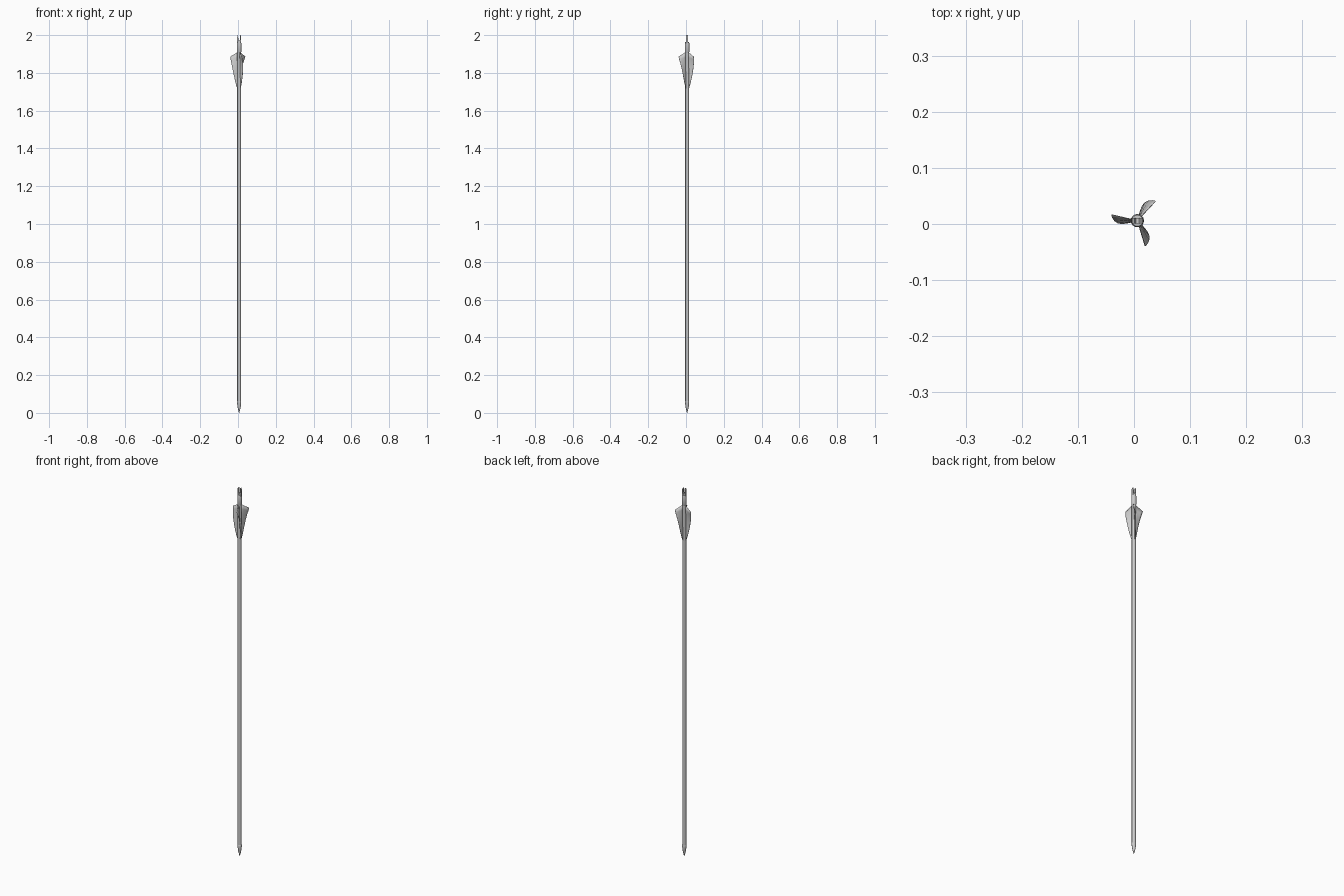
import bpy, math

if "Cube" in bpy.data.objects:
    bpy.data.objects.remove(bpy.data.objects["Cube"])

CX, CY = 0.006, 0.006  # axis of the shaft


def make(name, verts, faces, smooth=True):
    me = bpy.data.meshes.new(name)
    me.from_pydata(verts, [], faces)
    me.update()
    ob = bpy.data.objects.new(name, me)
    bpy.context.collection.objects.link(ob)
    if smooth:
        bpy.ops.object.select_all(action='DESELECT')
        ob.select_set(True)
        bpy.context.view_layer.objects.active = ob
        bpy.ops.object.shade_smooth_by_angle(angle=math.radians(35))
    return ob


def lathe(name, profile, n=16):
    """Closed turned solid from (radius, z) rings, bottom to top."""
    verts, faces = [], []
    for r, z in profile:
        for i in range(n):
            a = 2 * math.pi * i / n
            verts.append((CX + r * math.cos(a), CY + r * math.sin(a), z))
    for k in range(len(profile) - 1):
        for i in range(n):
            j = (i + 1) % n
            faces.append((k * n + i, k * n + j, (k + 1) * n + j, (k + 1) * n + i))
    faces.append(tuple(reversed(range(n))))
    faces.append(tuple(range((len(profile) - 1) * n, len(profile) * n)))
    return make(name, verts, faces)


# Shaft, metal point and nock sleeve
lathe("shaft", [(0.010, 0.055), (0.010, 1.92)])
lathe("point", [(0.0005, 0.0), (0.004, 0.012), (0.0075, 0.027),
                (0.0095, 0.04), (0.0105, 0.052), (0.0105, 0.062), (0.010, 0.063)])
lathe("nock_body", [(0.010, 1.908), (0.0118, 1.912), (0.0118, 1.955), (0.010, 1.964)])

# Flat two-pronged string fork, slot running front to back
outline = [(-0.0105, 1.955), (0.0105, 1.955), (0.0105, 1.985), (0.008, 2.0),
           (0.005, 2.0), (0.0045, 1.978), (0.0025, 1.971), (-0.0025, 1.971),
           (-0.0045, 1.978), (-0.005, 2.0), (-0.008, 2.0), (-0.0105, 1.985)]
n = len(outline)
verts = [(CX + x, CY + y, z) for y in (-0.005, 0.005) for x, z in outline]
faces = [tuple(range(n)), tuple(reversed(range(n, 2 * n)))]
faces += [((i + 1) % n, i, n + i, n + (i + 1) % n) for i in range(n)]
make("nock_fork", verts, faces, smooth=False)

# Three twisted vanes: (outer radius, outer z, root z, angle)
stations = [(0.0105, 1.718, 1.718, 74), (0.019, 1.745, 1.743, 73),
            (0.028, 1.785, 1.782, 71), (0.035, 1.82, 1.82, 67),
            (0.041, 1.85, 1.855, 60), (0.0455, 1.872, 1.882, 52),
            (0.0475, 1.886, 1.91, 47)]
ACROSS = 4
for k in range(3):
    verts, faces = [], []
    for r, zo, zi, ang in stations:
        a = math.radians(ang + 120 * k)
        for j in range(ACROSS + 1):
            t = j / ACROSS
            rr = 0.008 + (r - 0.008) * t
            verts.append((CX + rr * math.cos(a), CY + rr * math.sin(a), zi + (zo - zi) * t))
    w = ACROSS + 1
    for s in range(len(stations) - 1):
        for j in range(ACROSS):
            b = s * w + j
            faces.append((b, b + 1, b + w + 1, b + w))
    vane = make(f"vane_{k + 1}", verts, faces)
    sol = vane.modifiers.new("thickness", 'SOLIDIFY')
    sol.thickness = 0.0015
    sol.offset = 0
